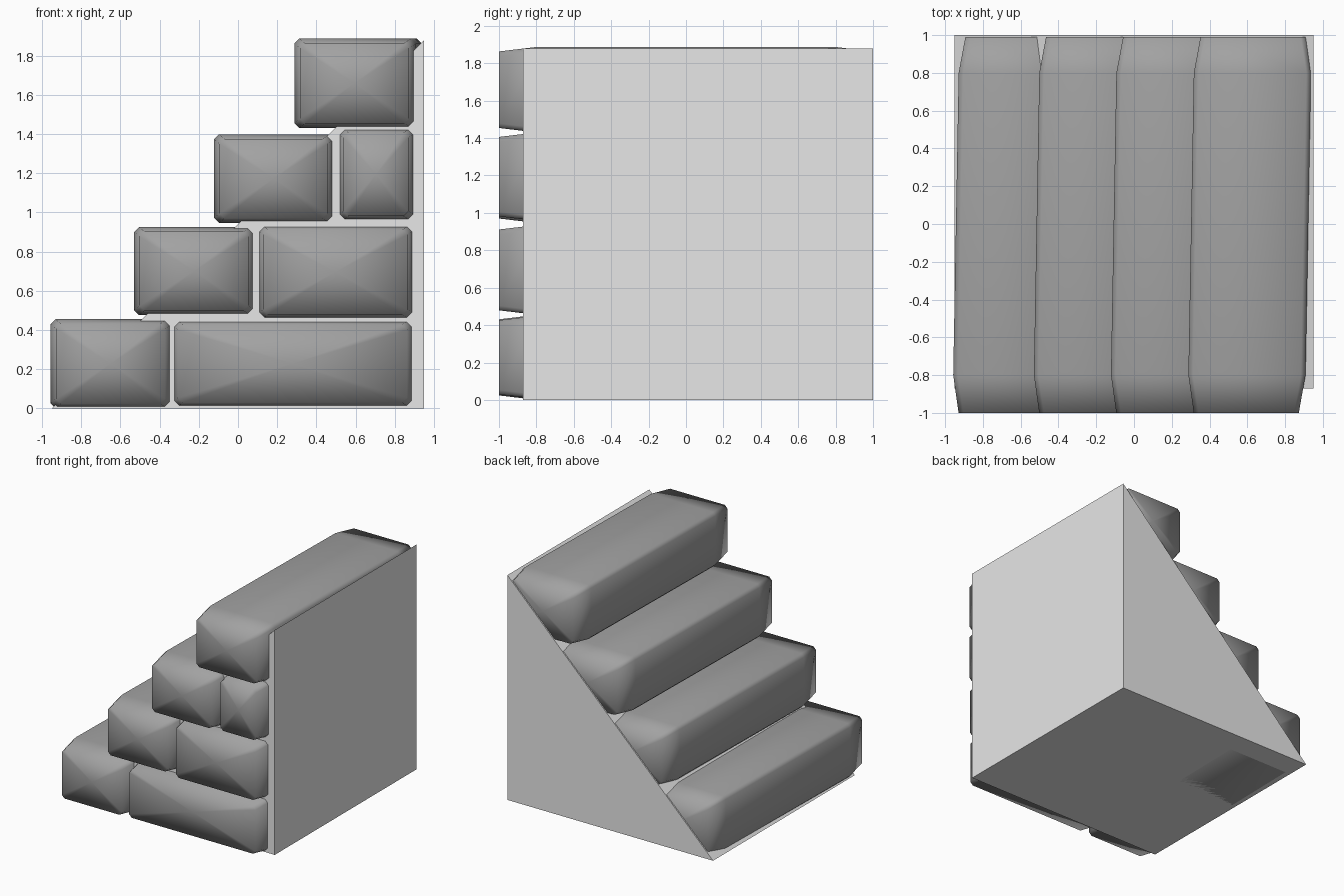
import bpy, bmesh

if "Cube" in bpy.data.objects:
    bpy.data.objects.remove(bpy.data.objects["Cube"])


def material(name, value):
    m = bpy.data.materials.new(name)
    m.diffuse_color = (value, value, value, 1)
    m.use_nodes = True
    m.node_tree.nodes["Principled BSDF"].inputs["Base Color"].default_value = m.diffuse_color
    return m


stone_mat = material("dark grey stone", 0.36)
base_mat = material("light grey base", 0.8)


def finish(name, bm, mat, smooth):
    bmesh.ops.recalc_face_normals(bm, faces=bm.faces[:])
    for f in bm.faces:
        f.smooth = smooth
    me = bpy.data.meshes.new(name)
    bm.to_mesh(me)
    bm.free()
    me.materials.append(mat)
    ob = bpy.data.objects.new(name, me)
    bpy.context.collection.objects.link(ob)


def section(x0, x1, z0, z1, c):
    """Rectangle with clipped corners."""
    return [(x0 + c, z0), (x1 - c, z0), (x1, z0 + c), (x1, z1 - c),
            (x1 - c, z1), (x0 + c, z1), (x0, z1 - c), (x0, z0 + c)]


def stone(name, x0, x1, z0, z1):
    """Long block, tapered at both ends, slightly skewed along its length."""
    bm = bmesh.new()
    rings = []
    for y, ix, iz in ((-1, .032, .024), (-.8, 0, 0), (.8, 0, 0), (.99, .032, .024)):
        shift = (y + .8) * .018
        pts = section(x0 + ix, x1 - ix, z0 + iz, z1 - iz, .025)
        rings.append([bm.verts.new((x + shift, y, z)) for x, z in pts])
    for a, b in zip(rings, rings[1:]):
        for i in range(8):
            j = (i + 1) % 8
            bm.faces.new((a[i], a[j], b[j], b[i]))
    ends = [bm.faces.new(rings[0]), bm.faces.new(rings[-1][::-1])]
    bmesh.ops.poke(bm, faces=ends)
    finish(name, bm, stone_mat, True)


# Wedge-shaped base behind the stones
bm = bmesh.new()
tri = ((-.95, 0), (.95, 0), (.95, 1.878))
front = [bm.verts.new((x, -.872, z)) for x, z in tri]
back = [bm.verts.new((x, 1, z)) for x, z in tri]
bm.faces.new(front)
bm.faces.new(back[::-1])
for i in range(3):
    j = (i + 1) % 3
    bm.faces.new((front[i], front[j], back[j], back[i]))
finish("wedge_base", bm, base_mat, False)

# Step stones, then the stones filling the wall beneath them
steps = ((-.957, -.337, 0, .455), (-.53, .088, .475, .925),
         (-.122, .492, .946, 1.398), (.288, .908, 1.43, 1.887))
fillers = ((-.335, .898, .005, .45), (.1, .9, .455, .935), (.51, .905, .957, 1.43))
for i, s in enumerate(steps):
    stone(f"step_stone_{i + 1}", *s)
for i, s in enumerate(fillers):
    stone(f"wall_stone_{i + 1}", *s)
